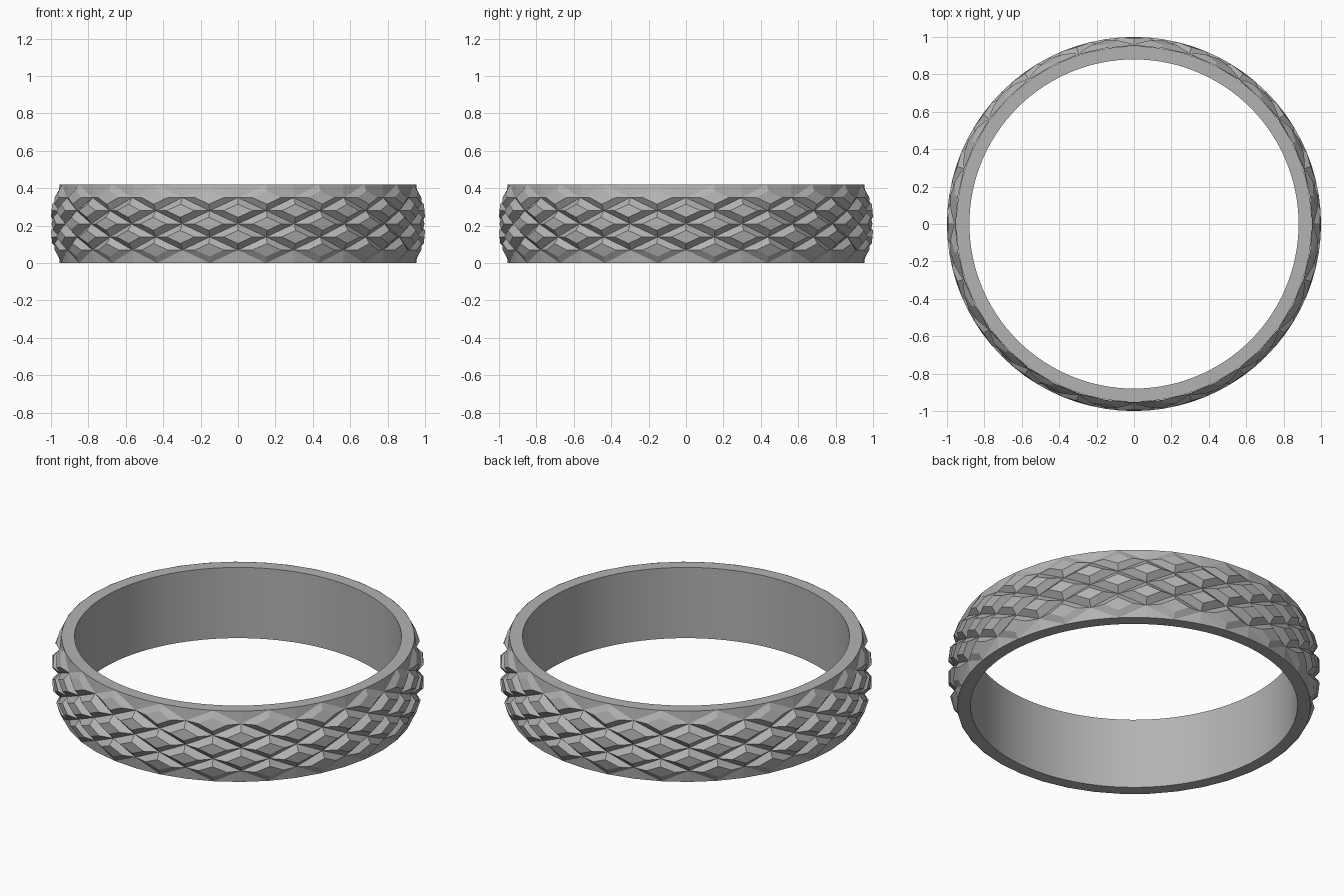
import bpy, bmesh
from math import sin, cos, pi

cube = bpy.data.objects.get("Cube")
if cube:
    bpy.data.objects.remove(cube, do_unlink=True)

HEIGHT, INNER, RIM = 0.42, 0.88, 0.95
COLUMNS, ROWS = 40, 6          # half-steps of the diamond lattice
TOP_SCALE = 0.5                # flat top of each stud relative to its base

steel = bpy.data.materials.new("steel_grey")
steel.use_nodes = True
GREY = (0.45, 0.45, 0.45, 1)
steel.diffuse_color = GREY
steel.node_tree.nodes["Principled BSDF"].inputs["Base Color"].default_value = GREY


def finish(bm, name):
    bmesh.ops.recalc_face_normals(bm, faces=bm.faces)
    mesh = bpy.data.meshes.new(name)
    bm.to_mesh(mesh)
    bm.free()
    mesh.materials.append(steel)
    obj = bpy.data.objects.new(name, mesh)
    bpy.context.collection.objects.link(obj)
    return obj


def point(column, row, radius):
    a = 2 * pi * column / COLUMNS - pi / 2
    return (radius * cos(a), radius * sin(a), HEIGHT * row / ROWS)


def valley(row):
    return RIM + 0.003 + 0.017 * sin(pi * row / ROWS)


def crest(row):
    return min(1.0, 0.958 + 0.05 * sin(pi * row / ROWS))


# Plain inner band, a smooth tube with flat rims
bm = bmesh.new()
profile = [(INNER, 0), (RIM, 0), (RIM, HEIGHT), (INNER, HEIGHT)]
verts = [bm.verts.new((r, 0, z)) for r, z in profile]
edges = [bm.edges.new((verts[i], verts[(i + 1) % 4])) for i in range(4)]
bmesh.ops.spin(bm, geom=verts + edges, cent=(0, 0, 0), axis=(0, 0, 1),
               angle=2 * pi, steps=120, use_merge=True)
bmesh.ops.remove_doubles(bm, verts=bm.verts, dist=1e-5)
band = finish(bm, "inner_band")
bpy.context.view_layer.objects.active = band
band.select_set(True)
bpy.ops.object.shade_smooth_by_angle(angle=pi / 6)

# Knurled outer shell, staggered diamond studs with flat tops
bm = bmesh.new()
for row in range(ROWS + 1):
    for col in range(row % 2, COLUMNS, 2):
        if row in (0, ROWS):
            # Half diamonds along both rims
            step = 1 if row == 0 else -1
            tip = bm.verts.new(point(col, row + step, valley(row + step)))
            left, mid, right = [bm.verts.new(point(col + d, row, valley(row)))
                                for d in (-1, 0, 1)]
            bm.faces.new((left, mid, tip))
            bm.faces.new((mid, right, tip))
            continue
        base, top = [], []
        for dx, dz in ((1, 0), (0, 1), (-1, 0), (0, -1)):
            base.append(bm.verts.new(point(col + dx, row + dz, valley(row + dz))))
            z = row + dz * TOP_SCALE
            top.append(bm.verts.new(point(col + dx * TOP_SCALE, z, crest(z))))
        bm.faces.new(top)
        for i in range(4):
            j = (i + 1) % 4
            bm.faces.new((base[i], base[j], top[j], top[i]))
bmesh.ops.remove_doubles(bm, verts=bm.verts, dist=1e-5)
finish(bm, "knurled_shell")
